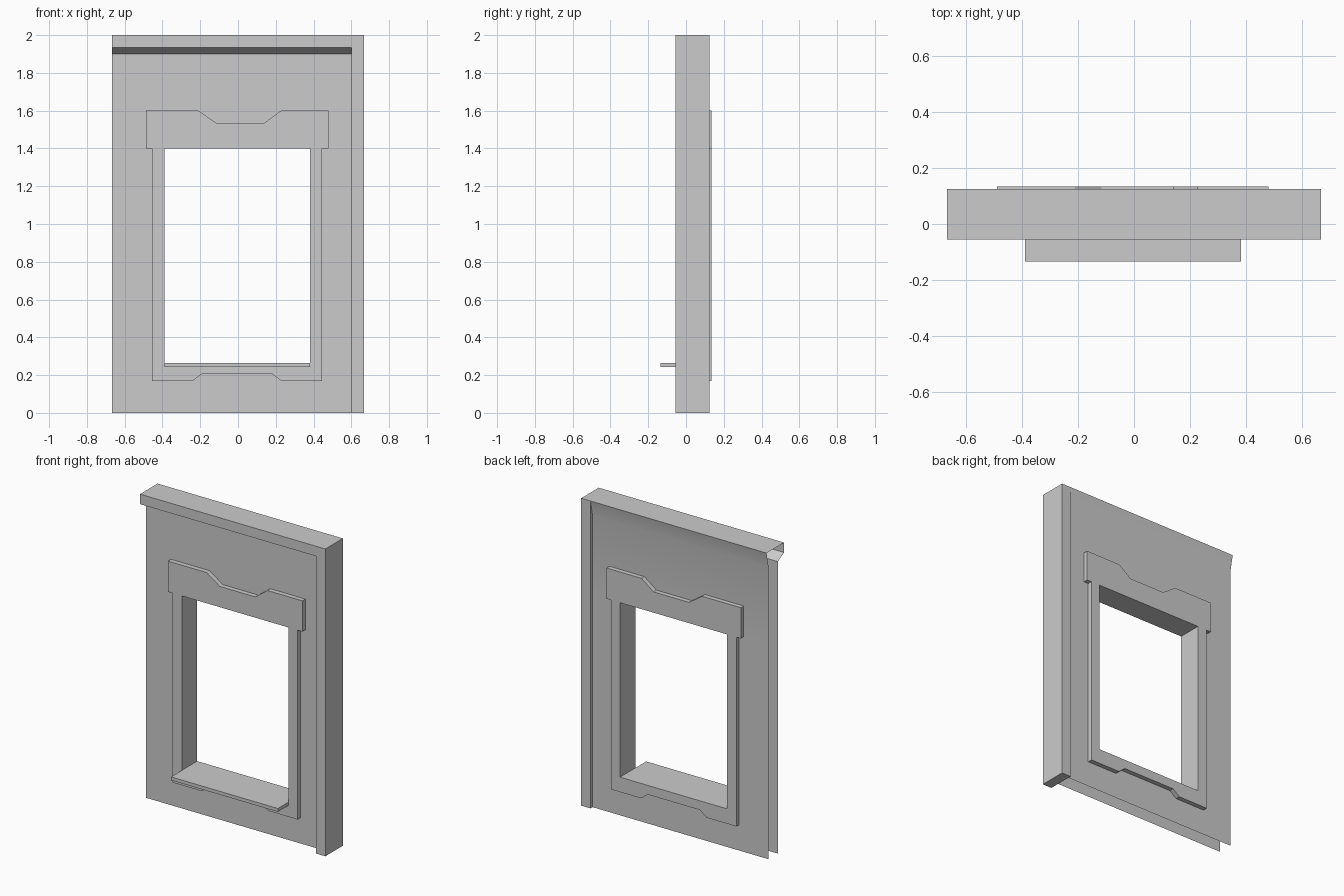
import bpy, bmesh

if "Cube" in bpy.data.objects:
    bpy.data.objects.remove(bpy.data.objects["Cube"])

FRONT, BACK = -0.055, 0.125          # beam and post faces
WALL_F, WALL_B = 0.008, 0.104        # recessed wall skins
TRIM_F, TRIM_B = -0.023, 0.134       # window trim faces
LEFT, POST, RIGHT = -0.667, 0.6, 0.667
HX0, HX1, HZ0, HZ1 = -0.388, 0.381, 0.265, 1.40   # window opening


def finish(name, bm, recalc=True):
    if recalc:
        bmesh.ops.recalc_face_normals(bm, faces=bm.faces)
    mesh = bpy.data.meshes.new(name)
    bm.to_mesh(mesh)
    bm.free()
    ob = bpy.data.objects.new(name, mesh)
    bpy.context.collection.objects.link(ob)
    return ob


def box(name, x0, x1, y0, y1, z0, z1):
    bm = bmesh.new()
    bmesh.ops.create_cube(bm, size=1)
    for v in bm.verts:
        v.co = (x1 if v.co.x > 0 else x0, y1 if v.co.y > 0 else y0, z1 if v.co.z > 0 else z0)
    return finish(name, bm)


# Wall shell: open folded profile (front skin, top beam, back skin) swept along x
profile = [(WALL_F, 0), (WALL_F, HZ0), (WALL_F, HZ1), (WALL_F, 1.9),
           (FRONT, 1.935), (FRONT, 2), (BACK, 2),
           (WALL_B, 1.9), (WALL_B, HZ1), (WALL_B, HZ0), (WALL_B, 0)]
xs = [LEFT, HX0, HX1, POST]
bm = bmesh.new()
grid = [[bm.verts.new((x, y, z)) for x in xs] for y, z in profile]
for j in range(len(profile) - 1):
    for i in range(len(xs) - 1):
        if i == 1 and j in (1, 8):       # window opening in both skins
            continue
        bm.faces.new((grid[j][i], grid[j][i + 1], grid[j + 1][i + 1], grid[j + 1][i]))
shell = finish("wall_shell", bm, recalc=False)
bpy.context.view_layer.objects.active = shell
shell.select_set(True)
bpy.ops.object.shade_smooth_by_angle(angle=0.52)
shell.select_set(False)

# End post
box("end_post", POST, RIGHT, FRONT, BACK, 0, 2)

# Window frame: notched outline with a rectangular hole, through the whole wall
outline = [(-0.488, 1.6), (-0.21, 1.6), (-0.115, 1.535), (0.14, 1.535), (0.227, 1.6),
           (0.479, 1.6), (0.479, 1.4), (0.445, 1.4), (0.445, 0.168), (0.23, 0.168),
           (0.183, 0.205), (-0.193, 0.205), (-0.242, 0.168), (-0.456, 0.168),
           (-0.456, 1.4), (-0.488, 1.4)]
opening = [(HX0, HZ0), (HX1, HZ0), (HX1, HZ1), (HX0, HZ1)]
bm = bmesh.new()
edges = []
for loop in (outline, opening):
    vs = [bm.verts.new((x, TRIM_F, z)) for x, z in loop]
    edges += [bm.edges.new((vs[i - 1], vs[i])) for i in range(len(vs))]
bmesh.ops.triangle_fill(bm, edges=edges, use_beauty=True, use_dissolve=False, normal=(0, -1, 0))
ext = bmesh.ops.extrude_face_region(bm, geom=bm.faces[:], use_keep_orig=True)
moved = [g for g in ext["geom"] if isinstance(g, bmesh.types.BMVert)]
bmesh.ops.translate(bm, verts=moved, vec=(0, TRIM_B - TRIM_F, 0))
finish("window_frame", bm)

# Sill on the front
box("window_sill", HX0, HX1, -0.134, TRIM_F, 0.243, HZ0)
